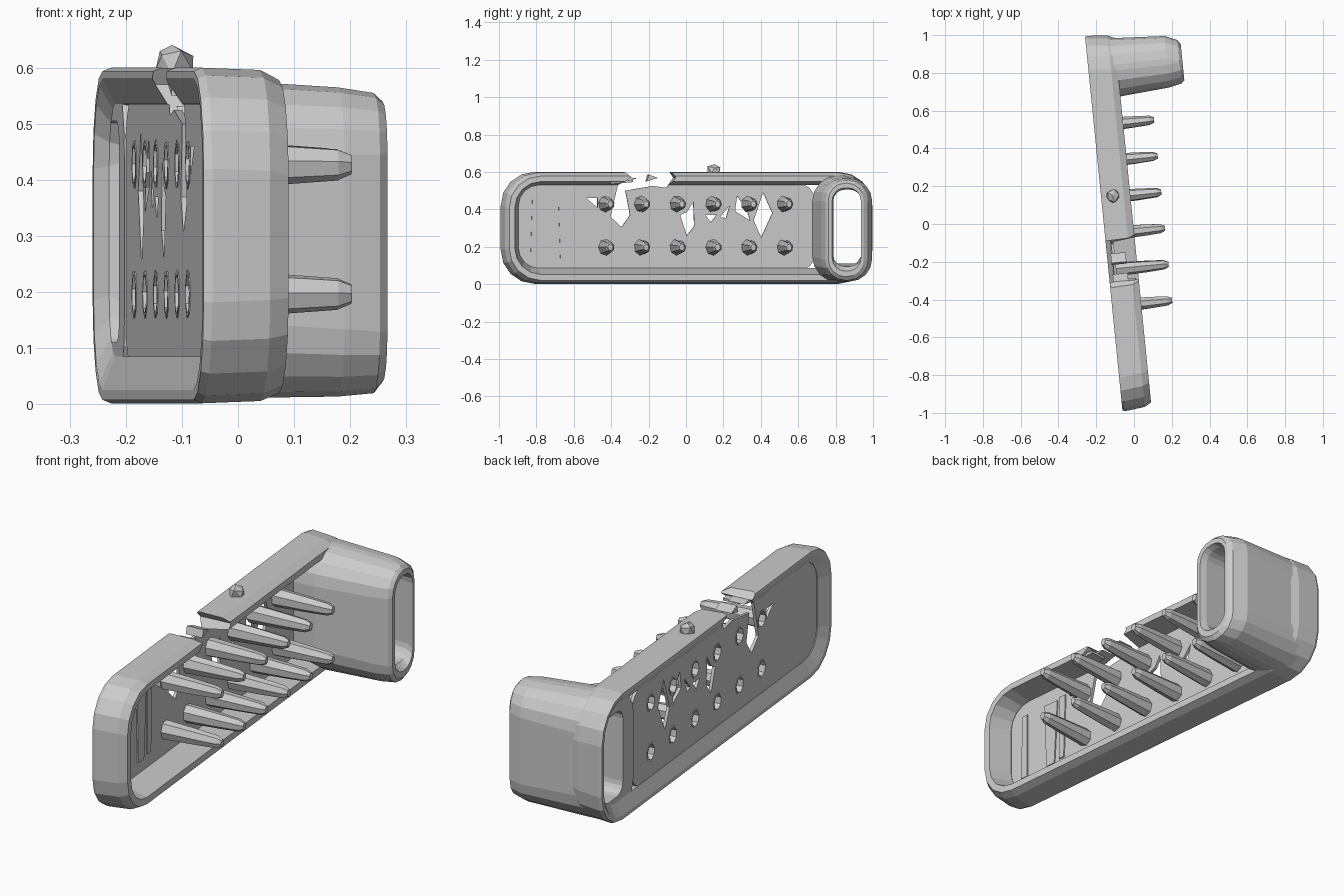
import bpy, bmesh, math, random
from mathutils import Matrix, Vector

if "Cube" in bpy.data.objects:
    bpy.data.objects.remove(bpy.data.objects["Cube"])

random.seed(4)
grey = bpy.data.materials.new("plain_grey")
grey.diffuse_color = (0.6, 0.6, 0.6, 1)
grey.use_nodes = True
grey.node_tree.nodes["Principled BSDF"].inputs["Base Color"].default_value = grey.diffuse_color

# Local frame of the slanted bar: x = depth from the back face, y = along bar
FRAME = Matrix.Translation((-0.16, 0, 0)) @ Matrix.Rotation(math.atan(0.1), 4, 'Z')


def make(name, bm):
    bmesh.ops.recalc_face_normals(bm, faces=bm.faces)
    bm.transform(FRAME)
    me = bpy.data.meshes.new(name)
    bm.to_mesh(me)
    bm.free()
    me.materials.append(grey)
    ob = bpy.data.objects.new(name, me)
    bpy.context.collection.objects.link(ob)
    return ob


def rounded(d, s0, s1, z0, z1, r, seg=4):
    """Rounded rectangle loop at depth d."""
    r = min(r, (s1 - s0) / 2 - 0.002, (z1 - z0) / 2 - 0.002)
    pts = []
    corners = [(s1 - r, z1 - r), (s0 + r, z1 - r), (s0 + r, z0 + r), (s1 - r, z0 + r)]
    for k, (cs, cz) in enumerate(corners):
        for i in range(seg + 1):
            a = math.pi / 2 * (k + i / seg)
            pts.append((d, cs + r * math.cos(a), cz + r * math.sin(a)))
    return pts


def oval(d, s, z, ry, rz, turn, n=7):
    """Faceted oval loop at depth d."""
    return [(d, s + ry * math.cos(turn + i * math.tau / n),
             z + rz * math.sin(turn + i * math.tau / n)) for i in range(n)]


def loft(bm, loops, closed=False):
    """Skin a list of loops; closed joins last to first, else both ends are capped."""
    rings = [[bm.verts.new(p) for p in lp] for lp in loops]
    n = len(rings[0])
    for a in range(len(rings) if closed else len(rings) - 1):
        A, B = rings[a], rings[(a + 1) % len(rings)]
        for i in range(n):
            j = (i + 1) % n
            bm.faces.new((A[i], A[j], B[j], B[i]))
    if not closed:
        bm.faces.new(rings[0])
        bm.faces.new(rings[-1])


def lofted(name, sections, closed=False):
    bm = bmesh.new()
    loft(bm, [rounded(*s) for s in sections], closed)
    return make(name, bm)


def prisms(name, polys, d0, d1):
    """Extrude outlines given as (along, height) through the depth."""
    bm = bmesh.new()
    for p in polys:
        loft(bm, [[(d, s, z) for s, z in p] for d in (d0, d1)])
    return make(name, bm)


def cut(ob, cutter):
    mod = ob.modifiers.new("cut", 'BOOLEAN')
    mod.operation = 'DIFFERENCE'
    mod.solver = 'EXACT'
    mod.object = cutter
    bpy.context.view_layer.objects.active = ob
    bpy.ops.object.modifier_apply(modifier=mod.name)


# Long rounded rim, flared towards the panel on the back
rim = lofted("long_rim", [
    (0.00, -0.992, 0.995, 0.008, 0.594, 0.175),
    (0.015, -0.997, 1.000, 0.002, 0.600, 0.18),
    (0.12, -0.985, 0.990, 0.006, 0.596, 0.18),
    (0.155, -0.965, 0.975, 0.020, 0.578, 0.17),
    (0.155, -0.935, 0.960, 0.052, 0.548, 0.14),
    (0.045, -0.905, 0.950, 0.085, 0.530, 0.11),
    (0.025, -0.915, 0.950, 0.085, 0.535, 0.11),
    (0.00, -0.970, 0.978, 0.026, 0.580, 0.16),
], closed=True)

# Hollow end box, open at both sides
lofted("end_box", [
    (0.025, 0.675, 0.985, 0.012, 0.585, 0.15),
    (0.15, 0.663, 0.974, 0.010, 0.582, 0.14),
    (0.42, 0.685, 0.958, 0.014, 0.565, 0.12),
    (0.485, 0.700, 0.930, 0.020, 0.555, 0.11),
    (0.500, 0.715, 0.905, 0.040, 0.540, 0.09),
    (0.500, 0.735, 0.890, 0.070, 0.515, 0.07),
    (0.47, 0.745, 0.895, 0.095, 0.505, 0.06),
    (0.025, 0.770, 0.950, 0.110, 0.505, 0.05),
], closed=True)

# Thin back panel
panel = lofted("back_panel", [
    (0.028, -0.93, 0.70, 0.06, 0.55, 0.13),
    (0.042, -0.93, 0.70, 0.06, 0.55, 0.13)])

# Faint raised slabs on the panel near the low end
prisms("panel_slabs", [
    [(-0.68, 0.14), (-0.63, 0.14), (-0.61, 0.46), (-0.69, 0.46)],
    [(-0.60, 0.15), (-0.57, 0.15), (-0.56, 0.47), (-0.60, 0.47)],
    [(-0.84, 0.14), (-0.80, 0.14), (-0.80, 0.46), (-0.83, 0.46)]], 0.035, 0.048)

# Torn openings in panel and top rim
tears = prisms("tear_cutter", [
    [(-0.40, 0.66), (-0.31, 0.572), (-0.37, 0.53), (-0.41, 0.36), (-0.35, 0.305),
     (-0.305, 0.37), (-0.33, 0.50), (-0.18, 0.525), (-0.11, 0.515), (-0.07, 0.57), (-0.13, 0.66)],
    [(-0.035, 0.37), (0.0, 0.26), (0.04, 0.31), (0.035, 0.44), (0.0, 0.385)],
    [(0.10, 0.37), (0.13, 0.33), (0.16, 0.37)],
    [(0.18, 0.36), (0.21, 0.35), (0.23, 0.42)],
    [(0.26, 0.39), (0.34, 0.34), (0.32, 0.41), (0.27, 0.47)],
    [(0.40, 0.25), (0.46, 0.38), (0.41, 0.49), (0.36, 0.34)],
    [(-0.54, 0.46), (-0.48, 0.41), (-0.48, 0.46)]], -0.1, 0.3)

# Two rows of six tapered pegs, hollow from the back
sockets = bmesh.new()
for row, z in (("lower", 0.197), ("upper", 0.428)):
    for k in range(6):
        s = 0.522 - 0.192 * k
        turn = random.uniform(0, 1)
        bm = bmesh.new()
        outer = [(0.026, 0.038, 0.044), (0.06, 0.036, 0.044), (0.20, 0.031, 0.036),
                 (0.295, 0.025, 0.029), (0.320, 0.014, 0.018)]
        inner = [(0.026, 0.030, 0.036), (0.25, 0.017, 0.021)]
        # tip cap, outer wall, rim and inner wall form one skin
        loft(bm, [oval(d, s, z, a, b, turn) for d, a, b in outer[::-1] + inner])
        make(f"{row}_peg_{k + 1}", bm)
        loft(sockets, [oval(d, s, z, 0.031, 0.037, turn) for d in (-0.05, 0.1)])
sockets = make("socket_cutter", sockets)

cut(rim, tears)
cut(panel, tears)
cut(panel, sockets)
for helper in (tears, sockets):
    bpy.data.objects.remove(helper)

# Loose slivers left around the torn rim
prisms("rim_slivers", [
    [(-0.42, 0.555), (-0.34, 0.55), (-0.27, 0.565), (-0.36, 0.578)],
    [(-0.22, 0.55), (-0.16, 0.568), (-0.21, 0.585)]], 0.02, 0.10)
prisms("torn_strip", [
    [(-0.42, 0.535), (-0.30, 0.545), (-0.30, 0.556), (-0.42, 0.56)]], 0.06, 0.14)

# Small irregular lump on top of the rim
bm = bmesh.new()
bmesh.ops.create_icosphere(bm, subdivisions=1, radius=0.038,
                           matrix=Matrix.Translation(Vector((0.06, 0.145, 0.608))))
for v in bm.verts:
    v.co += Vector([random.uniform(-0.006, 0.006) for _ in range(3)])
make("top_lump", bm)
